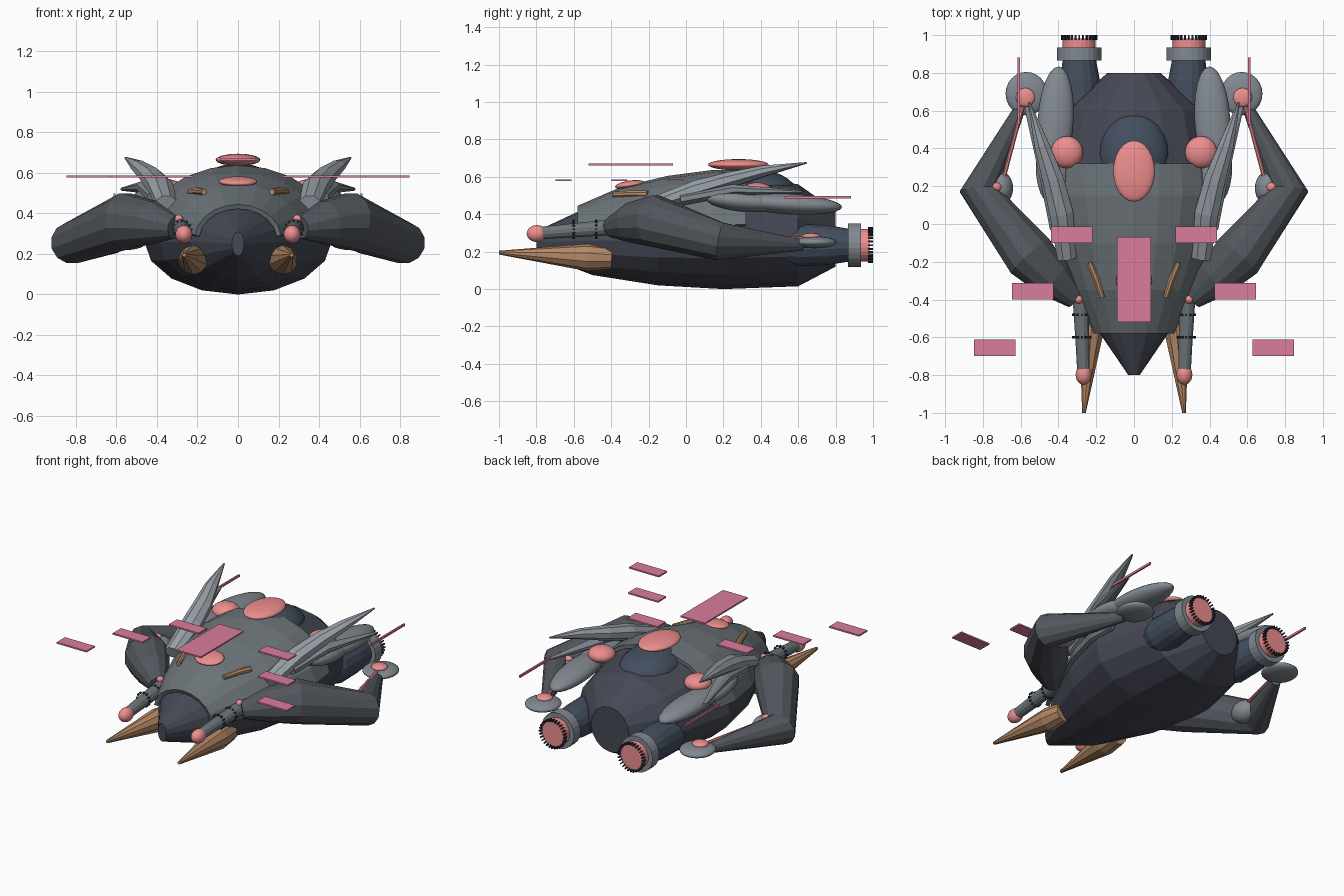
import bpy, bmesh, math
from mathutils import Vector, Matrix

if "Cube" in bpy.data.objects:
    bpy.data.objects.remove(bpy.data.objects["Cube"])


def mat(name, r, g, b):
    m = bpy.data.materials.new(name)
    m.diffuse_color = (r, g, b, 1)
    m.use_nodes = True
    m.node_tree.nodes["Principled BSDF"].inputs["Base Color"].default_value = m.diffuse_color
    return m


HULL = mat("dark_hull", 0.06, 0.065, 0.09)
SHELL = mat("shell_grey", 0.15, 0.175, 0.19)
ARM = mat("arm_grey", 0.085, 0.095, 0.11)
STEEL = mat("steel", 0.22, 0.25, 0.28)
BLADE = mat("blade_grey", 0.32, 0.36, 0.40)
NAVY = mat("navy", 0.055, 0.075, 0.11)
PINK = mat("pink_glow", 0.85, 0.27, 0.27)
PANEL = mat("pink_panel", 0.70, 0.20, 0.33)
TAN = mat("tan_horn", 0.46, 0.25, 0.13)
BLACK = mat("black_metal", 0.025, 0.03, 0.04)


def finish(name, bm, material, smooth=False):
    bmesh.ops.recalc_face_normals(bm, faces=bm.faces)
    me = bpy.data.meshes.new(name)
    bm.to_mesh(me)
    bm.free()
    me.materials.append(material)
    for p in me.polygons:
        p.use_smooth = smooth
    ob = bpy.data.objects.new(name, me)
    bpy.context.collection.objects.link(ob)
    return ob


def skin(bm, rings, closed=True, caps=True):
    n = len(rings[0])
    vs = [[bm.verts.new(p) for p in r] for r in rings]
    for a, b in zip(vs, vs[1:]):
        for i in range(n if closed else n - 1):
            j = (i + 1) % n
            bm.faces.new((a[i], a[j], b[j], b[i]))
    if caps:
        bm.faces.new(vs[0])
        bm.faces.new(vs[-1])


def tube(name, path, material, sides=10, flat=1.0):
    """Tapered faceted tube; path points are (x, y, z, radius)."""
    pts = [Vector(p[:3]) for p in path]
    rings = []
    for i, p in enumerate(pts):
        t = Vector()
        if i:
            t += (p - pts[i - 1]).normalized()
        if i < len(pts) - 1:
            t += (pts[i + 1] - p).normalized()
        t.normalize()
        side = t.cross(Vector((0, 0, 1))).normalized()
        up = side.cross(t)
        rings.append([p + path[i][3] * (side * math.cos(a) + up * math.sin(a) * flat)
                      for a in (2 * math.pi * (k + 0.5) / sides for k in range(sides))])
    bm = bmesh.new()
    skin(bm, rings)
    return finish(name, bm, material)


def blob(name, c, r, material, tilt=0.0, yaw=0.0):
    bm = bmesh.new()
    m = (Matrix.Translation(c) @ Matrix.Rotation(yaw, 4, 'Z')
         @ Matrix.Rotation(tilt, 4, 'X') @ Matrix.Diagonal((*r, 1)))
    bmesh.ops.create_uvsphere(bm, u_segments=24, v_segments=14, radius=1, matrix=m)
    return finish(name, bm, material, True)


def box(name, c, size, material):
    bm = bmesh.new()
    bmesh.ops.create_cube(bm, size=1, matrix=Matrix.Translation(c) @ Matrix.Diagonal((*size, 1)))
    return finish(name, bm, material)


def tooth_ring(name, c, r, n, size, material):
    """Small blocks around a circle whose axis is y."""
    bm = bmesh.new()
    for k in range(n):
        m = (Matrix.Translation(c) @ Matrix.Rotation(2 * math.pi * k / n, 4, 'Y')
             @ Matrix.Translation((r, 0, 0)) @ Matrix.Diagonal((*size, 1)))
        bmesh.ops.create_cube(bm, size=1, matrix=m)
    return finish(name, bm, material)


def section(y, rx, zmid, bottom, top, angles):
    return [Vector((rx * math.cos(a), y, zmid + math.sin(a) * (top - zmid if math.sin(a) > 0 else zmid - bottom)))
            for a in angles]


# Main hull: faceted loft (y, half width, mid z, bottom z, top z)
full = [2 * math.pi * k / 16 for k in range(16)]
bm = bmesh.new()
skin(bm, [section(*s, full) for s in (
    (-0.80, 0.03, 0.25, 0.19, 0.31), (-0.50, 0.235, 0.26, 0.075, 0.45),
    (-0.15, 0.385, 0.26, 0.02, 0.575), (0.20, 0.465, 0.27, 0.0, 0.625),
    (0.60, 0.37, 0.27, 0.015, 0.56), (0.80, 0.14, 0.27, 0.12, 0.42))])
finish("hull", bm, HULL)

# Upper armour shell, an open arc over the hull given thickness
arc = [math.radians(8 + 164 * k / 10) for k in range(11)]
bm = bmesh.new()
skin(bm, [section(*s, arc) for s in (
    (-0.58, 0.215, 0.27, 0, 0.445), (-0.35, 0.325, 0.27, 0, 0.545), (-0.10, 0.42, 0.28, 0, 0.605),
    (0.15, 0.475, 0.29, 0, 0.638), (0.32, 0.46, 0.30, 0, 0.635))], closed=False, caps=False)
shell = finish("armour_shell", bm, SHELL)
sol = shell.modifiers.new("thickness", 'SOLIDIFY')
sol.thickness = 0.025
sol.offset = -1

# Dorsal dome and glowing lenses
blob("dorsal_dome", (0, 0.37, 0.54), (0.185, 0.22, 0.105), NAVY, -0.1)
blob("dorsal_lens", (0, 0.28, 0.665), (0.11, 0.162, 0.03), PINK)
blob("front_lens", (0, -0.30, 0.558), (0.095, 0.08, 0.022), PINK, 0.15)

# Floating centre panel
box("centre_panel", (0, -0.295, 0.667), (0.18, 0.45, 0.01), PANEL)

for s, side in ((1, "right"), (-1, "left")):
    def P(*rows):
        return [(s * r[0], *r[1:]) for r in rows]

    def N(part):
        return part + "_" + side

    # Bent arm with shoulder, elbow and pointed end
    tube(N("arm"), P((0.31, -0.40, 0.33, 0.055), (0.43, -0.29, 0.355, 0.11), (0.55, -0.17, 0.365, 0.14),
                     (0.82, 0.18, 0.255, 0.105), (0.60, 0.62, 0.235, 0.03)), ARM, 12)
    blob(N("elbow_joint"), (s * 0.71, 0.19, 0.25), (0.07, 0.09, 0.07), STEEL)
    blob(N("elbow_light"), (s * 0.73, 0.195, 0.31), (0.03, 0.025, 0.025), PINK)
    tube(N("arm_tendon"), P((0.69, 0.24, 0.28, 0.011), (0.59, 0.62, 0.27, 0.011)), PINK, 8)
    blob(N("arm_saucer"), (s * 0.57, 0.69, 0.25), (0.11, 0.115, 0.032), STEEL)
    blob(N("saucer_light"), (s * 0.575, 0.67, 0.282), (0.05, 0.05, 0.018), PINK)

    # Front tusk
    tube(N("tusk"), P((0.215, -0.40, 0.165, 0.06), (0.222, -0.53, 0.17, 0.073),
                      (0.265, -1.0, 0.195, 0.01)), TAN, 10)

    # Gun barrel, collars and muzzle ball
    tube(N("gun_barrel"), P((0.285, -0.34, 0.335, 0.045), (0.28, -0.46, 0.325, 0.042), (0.273, -0.62, 0.313, 0.038),
                            (0.268, -0.78, 0.30, 0.034)), SHELL, 12)
    for y in (-0.48, -0.60):
        tooth_ring(N("gun_collar"), (s * 0.276, y, 0.32), 0.045, 12, (0.012, 0.012, 0.01), BLACK)
    blob(N("gun_muzzle"), (s * 0.267, -0.797, 0.297), (0.042, 0.055, 0.045), PINK)
    blob(N("gun_light"), (s * 0.293, -0.40, 0.372), (0.022, 0.022, 0.022), PINK)

    # Small brow rod
    tube(N("brow_rod"), P((0.168, -0.39, 0.506, 0.015), (0.20, -0.29, 0.51, 0.019),
                          (0.235, -0.205, 0.508, 0.019)), TAN, 8)

    # Swept blade
    tube(N("swept_blade"), P((0.355, -0.18, 0.45, 0.055), (0.385, 0.06, 0.535, 0.068), (0.43, 0.24, 0.585, 0.06),
                             (0.49, 0.42, 0.632, 0.042), (0.555, 0.645, 0.675, 0.006)), BLADE, 8, 0.75)
    tube(N("blade_fork"), P((0.40, -0.02, 0.48, 0.05), (0.46, 0.26, 0.53, 0.045),
                            (0.57, 0.62, 0.52, 0.012)), STEEL, 8, 0.7)

    # Rear pods with a light between them
    blob(N("rear_pod"), (s * 0.415, 0.55, 0.455), (0.095, 0.285, 0.055), STEEL, -0.06, s * 0.06)
    blob(N("inner_pod"), (s * 0.43, 0.30, 0.47), (0.09, 0.20, 0.055), STEEL, -0.1)
    blob(N("pod_light"), (s * 0.355, 0.38, 0.52), (0.085, 0.085, 0.05), PINK)

    # Engine: nacelle, ring, glowing disc and teeth
    x, z = s * 0.29, 0.235
    tube(N("nacelle"), [(s * 0.27, 0.42, z, 0.06), (s * 0.28, 0.60, z, 0.115), (s * 0.287, 0.76, z, 0.108),
                        (x, 0.88, z, 0.088)], NAVY, 16)
    tube(N("engine_ring"), [(x, 0.865, z, 0.118), (x, 0.935, z, 0.118)], STEEL, 24)
    tube(N("engine_glow"), [(x, 0.93, z, 0.088), (x, 0.982, z, 0.088)], PINK, 24)
    tooth_ring(N("engine_teeth"), (x, 0.987, z), 0.089, 28, (0.014, 0.026, 0.008), BLACK)

    # Floating side panels and rear fin
    for px, py in ((0.33, -0.057), (0.535, -0.355), (0.738, -0.655)):
        box(N("side_panel"), (s * px, py, 0.582), (0.22, 0.087, 0.01), PANEL)
    box(N("rear_fin"), (s * 0.61, 0.705, 0.491), (0.011, 0.355, 0.014), PANEL)
